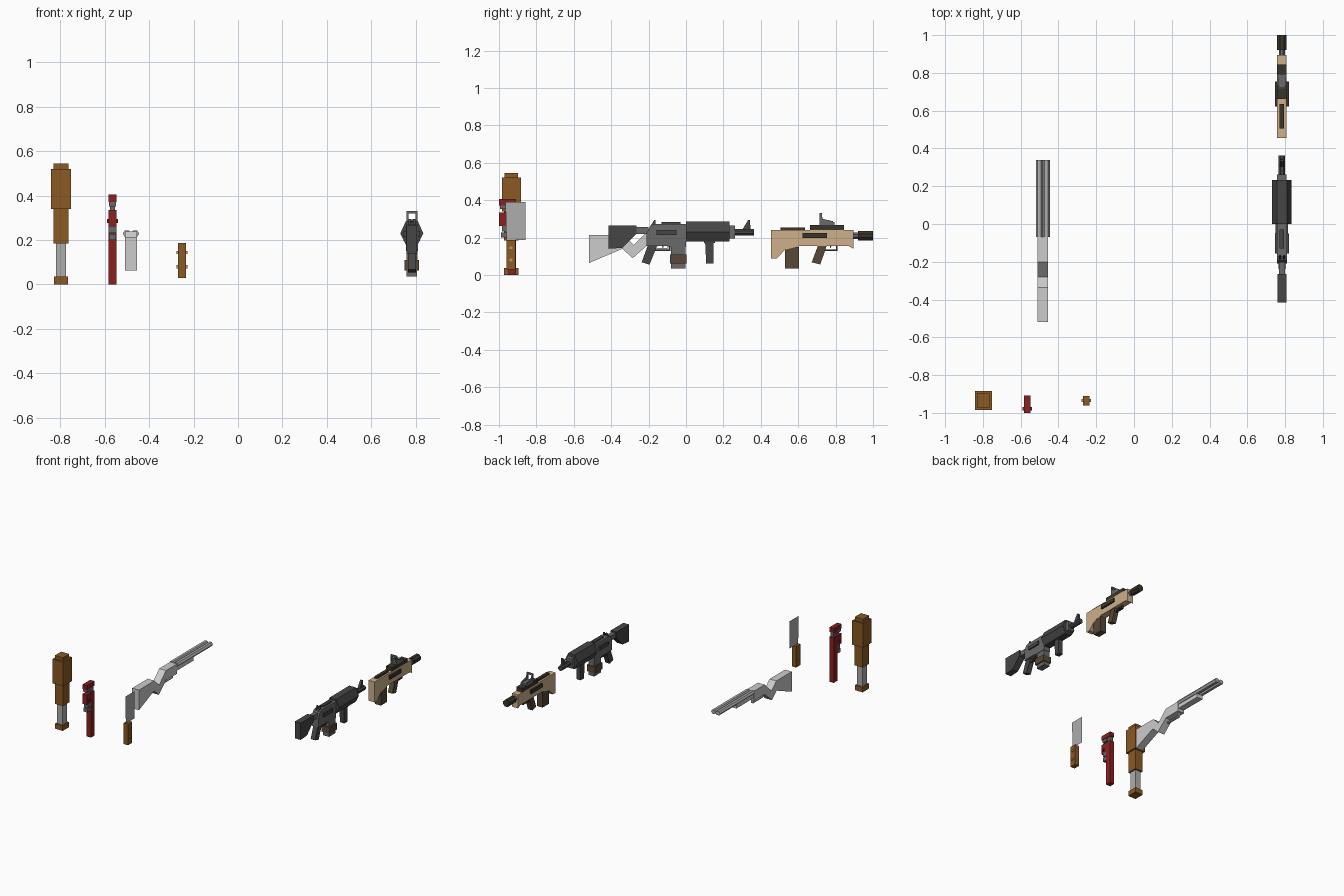
import bpy, bmesh, math
from mathutils import Vector

if "Cube" in bpy.data.objects:
    bpy.data.objects.remove(bpy.data.objects["Cube"])


def mat(name, hexa):
    lin = []
    for i in (0, 2, 4):
        c = int(hexa[i:i + 2], 16) / 255
        lin.append(c / 12.92 if c <= 0.04045 else ((c + 0.055) / 1.055) ** 2.4)
    m = bpy.data.materials.new(name)
    m.diffuse_color = (*lin, 1)
    m.use_nodes = True
    m.node_tree.nodes["Principled BSDF"].inputs["Base Color"].default_value = m.diffuse_color
    return m


WOOD = mat("brown wood", "8a5a24")
RED = mat("red paint", "8a2022")
PALE = mat("pale steel", "cccccc")
SILVER = mat("silver", "aeaeae")
GREY = mat("mid grey", "6a6a6a")
DARK = mat("dark grey", "464647")
TAN = mat("tan", "cdb08a")
BROWN = mat("dark brown", "584837")
BLACK = mat("black brown", "3a352a")
RIVET = mat("rivet tan", "c49a62")


def mesh(name, m, verts, faces):
    me = bpy.data.meshes.new(name)
    bm = bmesh.new()
    vs = [bm.verts.new(v) for v in verts]
    for f in faces:
        bm.faces.new([vs[i] for i in f])
    bmesh.ops.recalc_face_normals(bm, faces=bm.faces[:])
    bm.to_mesh(me)
    bm.free()
    me.materials.append(m)
    ob = bpy.data.objects.new(name, me)
    bpy.context.collection.objects.link(ob)
    return ob


def extrude(name, m, a, b):
    """Join two matching outlines into a solid."""
    n = len(a)
    sides = [(i, (i + 1) % n, n + (i + 1) % n, n + i) for i in range(n)]
    return mesh(name, m, a + b, [tuple(range(n)), tuple(range(n, 2 * n))] + sides)


def side(name, m, cx, hw, pts):
    """Side profile of (y, z) points, thickened to cx +- hw."""
    return extrude(name, m, [(cx - hw, y, z) for y, z in pts], [(cx + hw, y, z) for y, z in pts])


def box(name, m, cx, hw, y0, y1, z0, z1):
    return side(name, m, cx, hw, [(y0, z0), (y1, z0), (y1, z1), (y0, z1)])


def tube(name, m, cx, cz, rx, rz, y0, y1, n=6, turn=0.0):
    """n-sided bar running along y."""
    ring = [(cx + rx * math.cos(turn + i * math.tau / n), cz + rz * math.sin(turn + i * math.tau / n))
            for i in range(n)]
    return extrude(name, m, [(x, y0, z) for x, z in ring], [(x, y1, z) for x, z in ring])


# ---- Bat: stacked blocks
X, Y = -0.797, -0.934
for name, m, hx, hy, z0, z1 in (
        ("bat_knob", WOOD, .032, .038, 0, .037), ("bat_grip", SILVER, .022, .026, .037, .185),
        ("bat_taper", WOOD, .033, .038, .185, .34), ("bat_barrel", WOOD, .0445, .051, .34, .52),
        ("bat_cap", WOOD, .033, .037, .52, .545)):
    box(name, m, X, hx, Y - hy, Y + hy, z0, z1)

# ---- Pipe wrench
X = -0.565
box("wrench_handle", RED, X, .018, -.95, -.908, 0, .27)
box("wrench_collar", RED, X, .018, -1.0, -.908, .262, .335)
box("wrench_collar_pin", RED, X, .025, -.988, -.968, .278, .294)
box("wrench_lower_jaw", GREY, X, .016, -.988, -.95, .2, .228)
box("wrench_knurl", GREY, X, .018, -.983, -.95, .233, .262)
box("wrench_shaft", GREY, X, .012, -.945, -.915, .335, .372)
box("wrench_jaw_teeth", GREY, X, .015, -.995, -.95, .352, .372)
box("wrench_top_jaw", RED, X, .018, -1.0, -.908, .372, .405)

# ---- Cleaver: block handle, rivets, paper-thin blade
X = -0.253
box("knife_handle", WOOD, X, .018, -.96, -.911, .03, .187)
for z in (.08, .145):
    box("knife_rivet", RIVET, X, .025, -.943, -.927, z - .007, z + .007)
mesh("knife_blade", SILVER, [(X, -.96, .187), (X, -.858, .187), (X, -.858, .39), (X, -.965, .39)],
     [(0, 1, 2, 3)])

# ---- Double barrel shotgun
X = -0.482
side("shotgun_stock", PALE, X, .028,
     [(-.518, .214), (-.335, .214), (-.28, .16), (-.2, .238), (-.07, .238), (-.07, .165),
      (-.2, .165), (-.285, .09), (-.34, .14), (-.518, .064)])
for s in (-1, 1):
    tube("shotgun_barrel", SILVER, X + s * .0185, .229, .0188, .0165, -.07, .34)
box("shotgun_forestock", PALE, X, .024, -.07, .13, .185, .215)
# trigger guard frames are shared by all guns


def guard(name, m, cx, y0, y1, z0, z1):
    box(name + "_bottom", m, cx, .008, y0, y1, z0, z0 + .008)
    box(name + "_front", m, cx, .008, y1 - .008, y1, z0 + .008, z1)
    ym = y0 + (y1 - y0) * .45
    side(name + "_trigger", m, cx, .005, [(ym, z1), (ym + .01, z1), (ym + .004, z0 + .014)])


guard("shotgun_guard", PALE, X, -.21, -.09, .135, .166)

# ---- Assault rifle
X = 0.783
side("rifle_stock", DARK, X, .024,
     [(-.415, .265), (-.265, .265), (-.265, .22), (-.34, .145), (-.415, .14)])
box("rifle_buffer_tube", GREY, X, .016, -.265, -.2, .22, .256)
side("rifle_receiver", GREY, X, .027,
     [(-.19, .265), (-.17, .272), (0, .272), (0, .15), (-.085, .15), (-.1, .155), (-.21, .155), (-.21, .225)])
box("rifle_ejection_port", DARK, X, .037, -.157, -.05, .214, .24)
box("rifle_top_rail", DARK, X, .012, -.13, -.03, .272, .282)
for s in (-1, 1):
    side("rifle_rear_sight", DARK, X + s * .011, .005,
         [(-.185, .268), (-.163, .268), (-.163, .294), (-.17, .294)])
side("rifle_grip", DARK, X, .018, [(-.205, .155), (-.155, .155), (-.195, .055), (-.237, .068)])
guard("rifle_guard", DARK, X, -.165, -.083, .128, .156)
box("rifle_magazine", GREY, X, .024, -.08, -.002, .035, .15)
box("rifle_magazine_sleeve", BROWN, X, .033, -.086, .003, .062, .11)
prof = [(-.027, .285), (.027, .285), (.052, .23), (.027, .18), (-.027, .18), (-.052, .23)]
extrude("rifle_handguard", DARK, [(X + x, 0, z) for x, z in prof], [(X + x, .232, z) for x, z in prof])
box("rifle_gas_block", GREY, X, .025, .232, .262, .195, .265)
tube("rifle_barrel", DARK, X, .228, .019, .019, .262, .363, 8, math.pi / 8)
side("rifle_front_sight", DARK, X, .009, [(.3, .24), (.345, .24), (.342, .293), (.332, .293)])
side("rifle_foregrip", DARK, X, .018, [(.102, .182), (.148, .182), (.148, .062), (.108, .062)])
box("rifle_foregrip_mount", DARK, X, .02, .095, .155, .172, .19)

# ---- Bullpup rifle
side("bullpup_body", TAN, X, .025,
     [(.455, .24), (.895, .24), (.895, .14), (.87, .155), (.61, .155), (.53, .135), (.485, .088), (.455, .088)])
box("bullpup_cheek_rest", BLACK, X, .012, .505, .635, .24, .254)
box("bullpup_port", BLACK, X, .037, .622, .755, .197, .225)
box("bullpup_top_rail", BLACK, X, .025, .662, .845, .24, .268)
# slanted open reflex sight
box("bullpup_sight_base", GREY, X, .025, .715, .795, .268, .282)
for s in (-1, 1):
    side("bullpup_sight_post", GREY, X + s * .0205, .0045,
         [(.715, .282), (.785, .282), (.785, .288), (.73, .3), (.725, .332), (.715, .332)])
box("bullpup_sight_bridge", GREY, X, .016, .715, .726, .32, .332)
box("bullpup_magazine", BROWN, X, .024, .53, .605, .035, .15)
side("bullpup_grip", BROWN, X, .018, [(.705, .156), (.752, .156), (.718, .056), (.672, .068)])
guard("bullpup_guard", BLACK, X, .735, .81, .128, .156)
tube("bullpup_barrel", GREY, X, .21, .018, .018, .89, .925, 8, math.pi / 8)
tube("bullpup_muzzle", BLACK, X, .21, .027, .027, .92, 1.0, 8, math.pi / 8)
